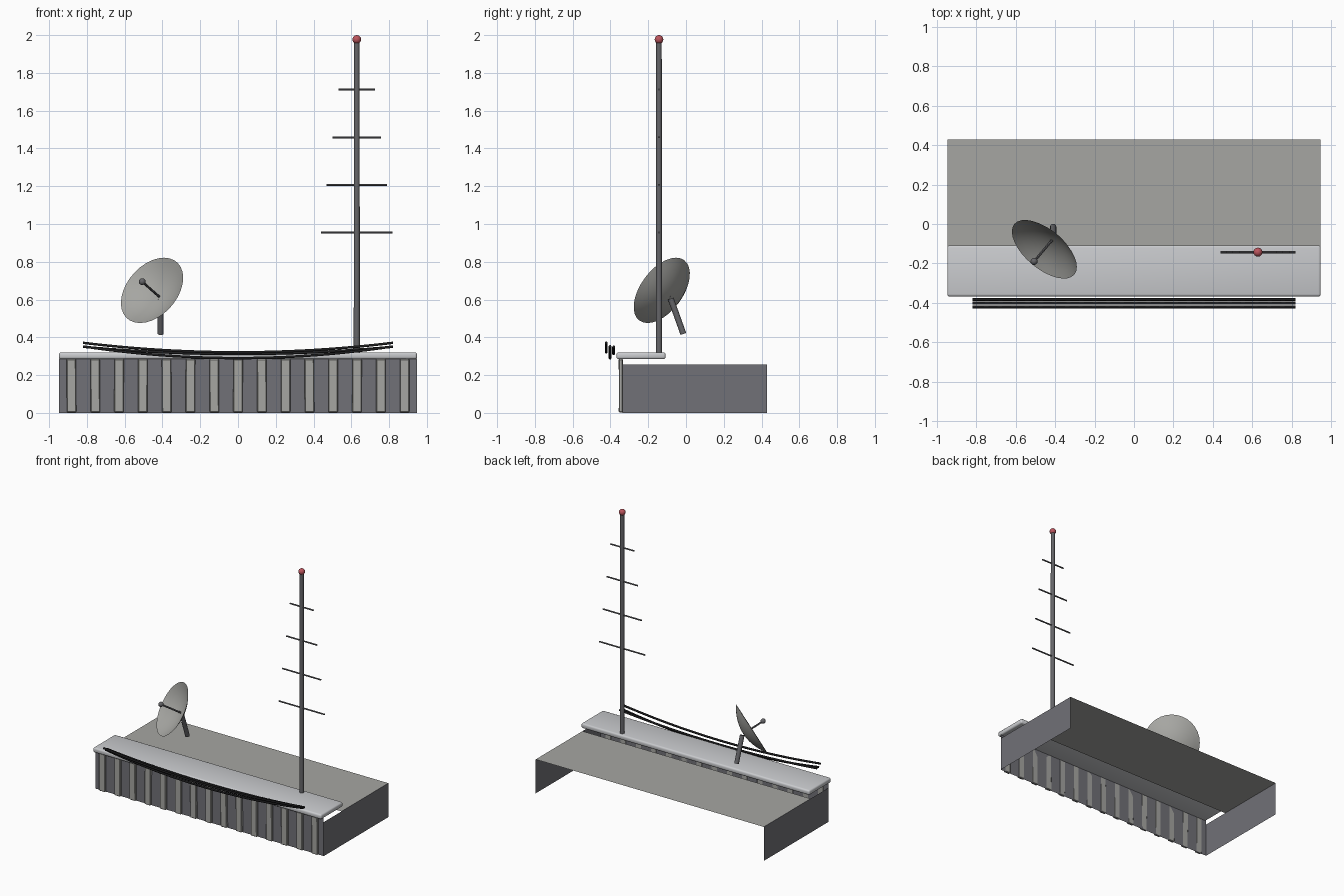
import bpy, bmesh, math, random
from mathutils import Vector

if "Cube" in bpy.data.objects:
    bpy.data.objects.remove(bpy.data.objects["Cube"])

random.seed(4)


def material(name, rgb):
    m = bpy.data.materials.new(name)
    m.diffuse_color = (*rgb, 1)
    m.use_nodes = True
    m.node_tree.nodes["Principled BSDF"].inputs["Base Color"].default_value = m.diffuse_color
    return m


CONCRETE = material("warm grey", (0.38, 0.38, 0.36))
WALL = material("slate grey", (0.165, 0.165, 0.185))
TRIM = material("pale grey", (0.59, 0.60, 0.62))
STEEL = material("dark steel", (0.13, 0.13, 0.14))
RUBBER = material("black rubber", (0.012, 0.012, 0.013))
RED = material("beacon red", (0.50, 0.09, 0.11))


def finish(name, bm, mat, smooth=False):
    me = bpy.data.meshes.new(name)
    bm.to_mesh(me)
    bm.free()
    me.materials.append(mat)
    ob = bpy.data.objects.new(name, me)
    bpy.context.collection.objects.link(ob)
    if smooth:
        bpy.ops.object.select_all(action='DESELECT')
        ob.select_set(True)
        bpy.context.view_layer.objects.active = ob
        bpy.ops.object.shade_smooth_by_angle(angle=math.radians(40))
    return ob


def sheet(name, corners, mat):
    bm = bmesh.new()
    bm.faces.new([bm.verts.new(c) for c in corners])
    return finish(name, bm, mat)


def box(name, lo, hi, mat, bevel=0, segments=1):
    lo, hi = Vector(lo), Vector(hi)
    bm = bmesh.new()
    bmesh.ops.create_cube(bm, size=1)
    bmesh.ops.scale(bm, vec=hi - lo, verts=bm.verts)
    if bevel:
        bmesh.ops.bevel(bm, geom=bm.edges[:], offset=bevel, segments=segments,
                        profile=0.5, affect='EDGES')
    ob = finish(name, bm, mat, segments > 1)
    ob.location = (lo + hi) / 2
    return ob


def rod(name, a, b, r1, r2, mat, sides=12):
    a, b = Vector(a), Vector(b)
    bm = bmesh.new()
    bmesh.ops.create_cone(bm, cap_ends=True, segments=sides, radius1=r1,
                          radius2=r2, depth=(b - a).length)
    ob = finish(name, bm, mat, True)
    ob.location = (a + b) / 2
    ob.rotation_euler = (b - a).to_track_quat('Z', 'Y').to_euler()
    return ob


def ball(name, at, r, mat):
    bm = bmesh.new()
    bmesh.ops.create_uvsphere(bm, u_segments=16, v_segments=10, radius=r)
    ob = finish(name, bm, mat, True)
    ob.location = at


# Open shell: roof sheet, two side walls and the front wall
X, F, B, H = 0.947, -0.336, 0.43, 0.255
sheet("roof", [(-X, -0.125, H), (X, -0.125, H), (X, B, H), (-X, B, H)], CONCRETE)
sheet("right_wall", [(X, F, 0), (X, B, 0), (X, B, H), (X, F, H)], WALL)
sheet("left_wall", [(-X, B, 0), (-X, F, 0), (-X, F, H), (-X, B, H)], WALL)
sheet("front_wall", [(-X, F, 0), (X, F, 0), (X, F, 0.287), (-X, F, 0.287)], WALL)

# Slightly crooked ribs on the front
for i in range(-7, 8):
    x = i * 0.126
    rib = box("front_rib", (x - 0.025, -0.355, 0.003), (x + 0.025, -0.335, 0.285),
              CONCRETE, 0.004)
    rib.rotation_euler = (random.uniform(-0.01, 0.01), random.uniform(-0.008, 0.008),
                          random.uniform(-0.02, 0.02))

# Rounded parapet cap
box("parapet_cap", (-0.948, -0.368, 0.284), (0.948, -0.108, 0.321), TRIM, 0.012, 3)

# Sagging cables in front of the cap
for y, z, sag in ((-0.422, 0.371, 0.050), (-0.402, 0.352, 0.062), (-0.383, 0.350, 0.038)):
    cu = bpy.data.curves.new("cable", 'CURVE')
    cu.dimensions = '3D'
    cu.bevel_depth = 0.0075
    cu.bevel_resolution = 1
    cu.use_fill_caps = True
    sp = cu.splines.new('POLY')
    sp.points.add(24)
    for k, p in enumerate(sp.points):
        t = k / 12 - 1
        p.co = (0.82 * t, y, z - sag * (1 - t * t), 1)
    cu.materials.append(RUBBER)
    bpy.context.collection.objects.link(bpy.data.objects.new("cable", cu))

# Antenna mast with crossbars and a beacon
MX, MY = 0.629, -0.143
rod("mast", (MX, MY, 0.315), (MX, MY, 1.97), 0.0165, 0.0145, STEEL)
for z, h in ((0.955, 0.19), (1.207, 0.16), (1.459, 0.128), (1.712, 0.097)):
    rod("crossbar", (MX - h, MY, z), (MX + h, MY, z), 0.0055, 0.0055, STEEL, 8)
ball("beacon", (MX, MY, 1.977), 0.023, RED)

# Satellite dish: thin paraboloid shell aimed along its axis
AXIS = Vector((-0.56, -0.665, 0.495)).normalized()
BASE = Vector((-0.417, -0.083, 0.615))
RIM, DEPTH, SIDES, RINGS = 0.199, 0.068, 32, 6
bm = bmesh.new()
prev = [bm.verts.new((0, 0, 0))]
for j in range(1, RINGS + 1):
    r = RIM * j / RINGS
    ring = [bm.verts.new((r * math.cos(a), r * math.sin(a), DEPTH * (j / RINGS) ** 2))
            for a in (2 * math.pi * k / SIDES for k in range(SIDES))]
    for k in range(SIDES):
        n = (k + 1) % SIDES
        if j == 1:
            bm.faces.new((prev[0], ring[k], ring[n]))
        else:
            bm.faces.new((prev[k], ring[k], ring[n], prev[n]))
    prev = ring
dish = finish("dish", bm, CONCRETE, True)
dish.location = BASE
dish.rotation_euler = AXIS.to_track_quat('Z', 'Y').to_euler()

# Feed arm, feed and support post
feed = BASE + AXIS * 0.161
rod("feed_arm", BASE, feed, 0.0065, 0.0065, STEEL, 8)
ball("feed", feed, 0.018, STEEL)
rod("dish_post", (-0.41, -0.014, 0.418), (-0.41, -0.081, 0.605), 0.016, 0.016, STEEL)
